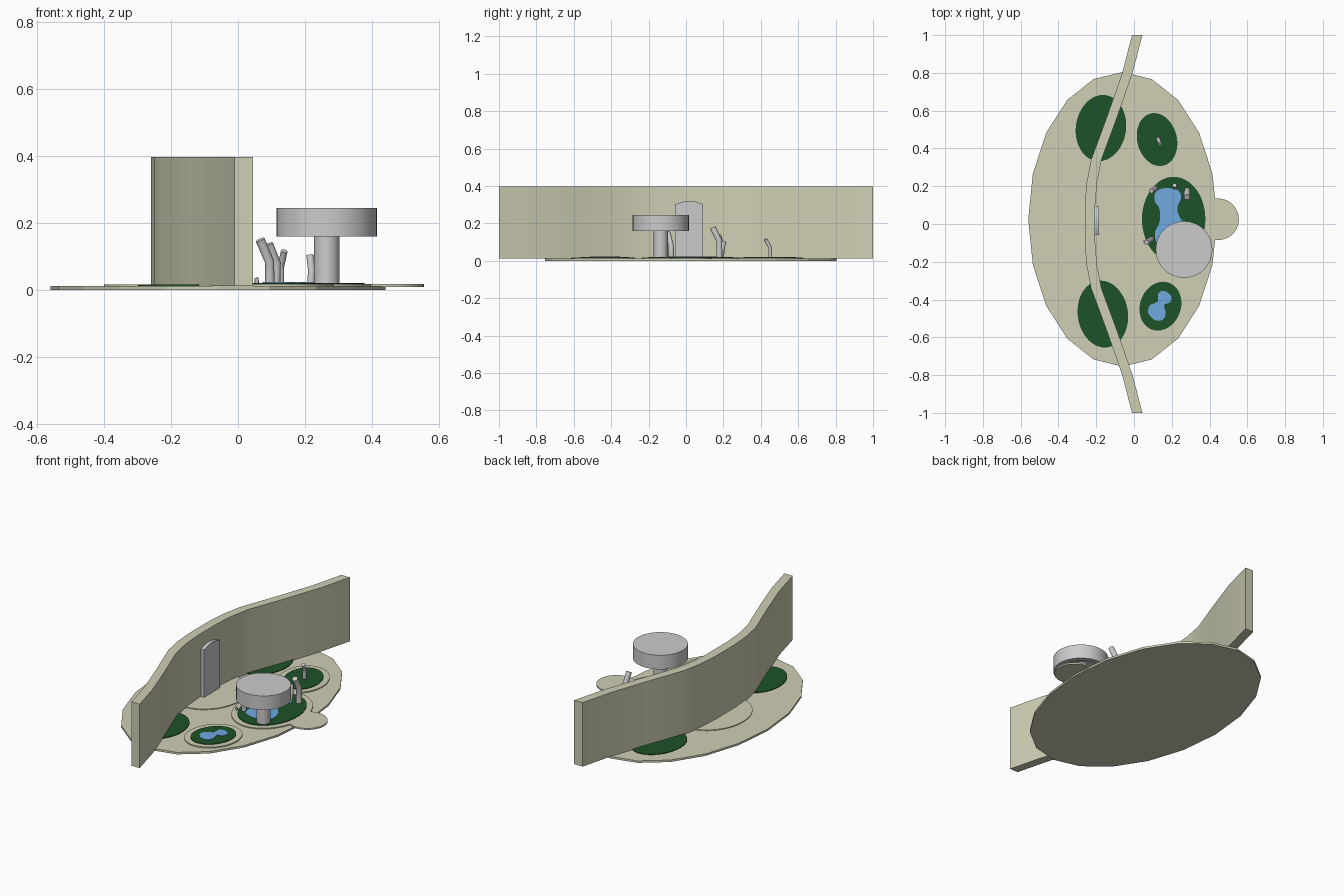
import bpy, bmesh, math
from mathutils import Vector, Matrix

if "Cube" in bpy.data.objects:
    bpy.data.objects.remove(bpy.data.objects["Cube"])


def material(name, rgb):
    m = bpy.data.materials.new(name)
    m.diffuse_color = (*rgb, 1)
    m.use_nodes = True
    m.node_tree.nodes["Principled BSDF"].inputs["Base Color"].default_value = m.diffuse_color
    return m


STONE = material("stone", (0.62, 0.62, 0.46))
GRASS = material("grass", (0.012, 0.085, 0.02))
WATER = material("water", (0.16, 0.4, 0.75))


def finish(bm, name, mat=None, smooth=False):
    bmesh.ops.recalc_face_normals(bm, faces=bm.faces)
    me = bpy.data.meshes.new(name)
    bm.to_mesh(me)
    bm.free()
    ob = bpy.data.objects.new(name, me)
    bpy.context.collection.objects.link(ob)
    if mat:
        me.materials.append(mat)
    if smooth:
        bpy.ops.object.select_all(action='DESELECT')
        ob.select_set(True)
        bpy.context.view_layer.objects.active = ob
        bpy.ops.object.shade_smooth_by_angle(angle=math.radians(30))
    return ob


def slab(name, outline, z0, z1, mat=None, smooth=False):
    """Extrude a 2D outline from z0 to z1."""
    bm = bmesh.new()
    f = bm.faces.new([bm.verts.new((x, y, z0)) for x, y in outline])
    ext = bmesh.ops.extrude_face_region(bm, geom=[f])
    vs = [v for v in ext['geom'] if isinstance(v, bmesh.types.BMVert)]
    bmesh.ops.translate(bm, verts=vs, vec=(0, 0, z1 - z0))
    return finish(bm, name, mat, smooth)


def ellipse(cx, cy, rx, ry, turn=0, n=48):
    c, s = math.cos(math.radians(turn)), math.sin(math.radians(turn))
    pts = []
    for i in range(n):
        a = 2 * math.pi * i / n
        x, y = rx * math.cos(a), ry * math.sin(a)
        pts.append((cx + x * c - y * s, cy + x * s + y * c))
    return pts


def rounded(pts, steps=5):
    """Closed Catmull-Rom outline through the points."""
    out, n = [], len(pts)
    for i in range(n):
        a, b, c, d = (Vector(pts[(i + k) % n]) for k in (-1, 0, 1, 2))
        for j in range(steps):
            t = j / steps
            p = 0.5 * (2 * b + (c - a) * t + (2 * a - 5 * b + 4 * c - d) * t * t
                       + (3 * b - a - 3 * c + d) * t ** 3)
            out.append(tuple(p))
    return out


def lathe(name, cx, cy, profile, n=48):
    bm = bmesh.new()
    vs = [bm.verts.new((cx + r, cy, z)) for r, z in profile]
    es = [bm.edges.new(p) for p in zip(vs, vs[1:])]
    bmesh.ops.spin(bm, geom=vs + es, cent=(cx, cy, 0), axis=(0, 0, 1),
                   angle=2 * math.pi, steps=n)
    bmesh.ops.remove_doubles(bm, verts=bm.verts, dist=1e-5)
    return finish(bm, name, smooth=True)


def bent_post(name, base, bend, top, r):
    """Round post with one kink and flat ends."""
    pts = [Vector(p) for p in (base, bend, top)]
    dirs = [pts[1] - pts[0], pts[2] - pts[0], pts[2] - pts[1]]
    bm = bmesh.new()
    rings = []
    for p, d in zip(pts, dirs):
        q = Vector((0, 0, 1)).rotation_difference(d.normalized())
        rings.append([bm.verts.new(p + q @ Vector((r * math.cos(a), r * math.sin(a), 0)))
                      for a in (2 * math.pi * i / 16 for i in range(16))])
    for lo, hi in zip(rings, rings[1:]):
        for i in range(16):
            j = (i + 1) % 16
            bm.faces.new((lo[i], lo[j], hi[j], hi[i]))
    bm.faces.new(rings[0])
    bm.faces.new(rings[-1])
    return finish(bm, name, smooth=True)


# ground plate and raised terraces
slab("ground_plate", ellipse(-0.06, 0.025, 0.5, 0.78, n=20), 0, 0.012, STONE)
slab("entrance_step", ellipse(0.445, 0.025, 0.11, 0.11), 0.009, 0.018, STONE, True)
slab("plaza_terrace", ellipse(-0.2, 0.025, 0.2, 0.24), 0.011, 0.017, STONE, True)

# planted beds: (centre, radii, turn, raised)
beds = {
    "main": (0.21, 0.025, 0.168, 0.225, 0, True),
    "back_right": (0.122, 0.447, 0.105, 0.142, 14, True),
    "front_right": (0.14, -0.435, 0.108, 0.132, -20, True),
    "back_left": (-0.175, 0.508, 0.133, 0.176, -8, False),
    "front_left": (-0.165, -0.477, 0.133, 0.178, 8, False),
}
for name, (x, y, rx, ry, turn, raised) in beds.items():
    top = 0.0215 if raised else 0.016
    if raised:
        slab(name + "_terrace", ellipse(x, y, rx + 0.034, ry + 0.034, turn), 0.011, 0.018, STONE, True)
    slab(name + "_lawn", ellipse(x, y, rx, ry, turn), 0.011, top, GRASS, True)

# ponds
main_pond = [(0.115, 0.17), (0.165, 0.19), (0.23, 0.18), (0.25, 0.14), (0.23, 0.09),
             (0.24, 0.04), (0.28, -0.02), (0.28, -0.09), (0.21, -0.13), (0.13, -0.11),
             (0.11, -0.05), (0.135, 0.01), (0.135, 0.08), (0.11, 0.12)]
small_pond = [(0.13, -0.365), (0.165, -0.355), (0.198, -0.385), (0.19, -0.415),
              (0.16, -0.43), (0.168, -0.475), (0.15, -0.508), (0.11, -0.508),
              (0.075, -0.47), (0.085, -0.43), (0.125, -0.41)]
slab("main_pond", rounded(main_pond), 0.018, 0.024, WATER)
slab("small_pond", rounded(small_pond), 0.018, 0.024, WATER)

# curved wall: half centre line mirrored in y, then thickened
half = [(-0.233, 0.1), (-0.223, 0.22), (-0.2, 0.34), (-0.115, 0.57), (-0.035, 0.8), (0.017, 1)]
line = [(x, -y) for x, y in reversed(half)] + half
T = 0.0275
slab("curved_wall", [(x - T, y) for x, y in line] + [(x + T, y) for x, y in reversed(line)],
     0.012, 0.397, STONE, True)

# arched panel on the wall: outline drawn flat, then stood up
N = 12
arch = [(-0.075, 0.015), (0.075, 0.015)]
arch += [(0.075 - 0.15 * i / N, 0.303 + 0.017 * math.sin(math.pi * i / N)) for i in range(N + 1)]
panel = slab("wall_panel", arch, 0, 0.025)
panel.data.transform(Matrix.Translation((-0.21, 0.017, 0))
                     @ Matrix(((0, 0, 1, 0), (1, 0, 0, 0), (0, 1, 0, 0), (0, 0, 0, 1))))

# round canopy, hollow underneath, on a column
lathe("canopy", 0.265, -0.135, [(0, 0.245), (0.15, 0.245), (0.15, 0.16), (0.12, 0.16), (0.12, 0.2), (0, 0.2)])
lathe("canopy_column", 0.265, -0.135, [(0, 0.015), (0.038, 0.015), (0.038, 0.202), (0, 0.202)])

# bent posts in the beds
posts = [
    ((0.095, -0.078, 0.018), (0.094, -0.08, 0.085), (0.066, -0.097, 0.15), 0.014),
    ((0.113, 0.19, 0.018), (0.115, 0.19, 0.08), (0.092, 0.175, 0.137), 0.013),
    ((0.218, 0.192, 0.018), (0.22, 0.195, 0.06), (0.215, 0.205, 0.104), 0.011),
    ((0.282, 0.178, 0.018), (0.282, 0.178, 0.11), (0.28, 0.142, 0.178), 0.016),
    ((0.128, 0.45, 0.018), (0.128, 0.45, 0.07), (0.138, 0.425, 0.116), 0.01),
    ((0.056, -0.092, 0.018), (0.056, -0.092, 0.028), (0.055, -0.093, 0.036), 0.006),
]
for i, p in enumerate(posts):
    bent_post(f"bent_post_{i + 1}", *p)
